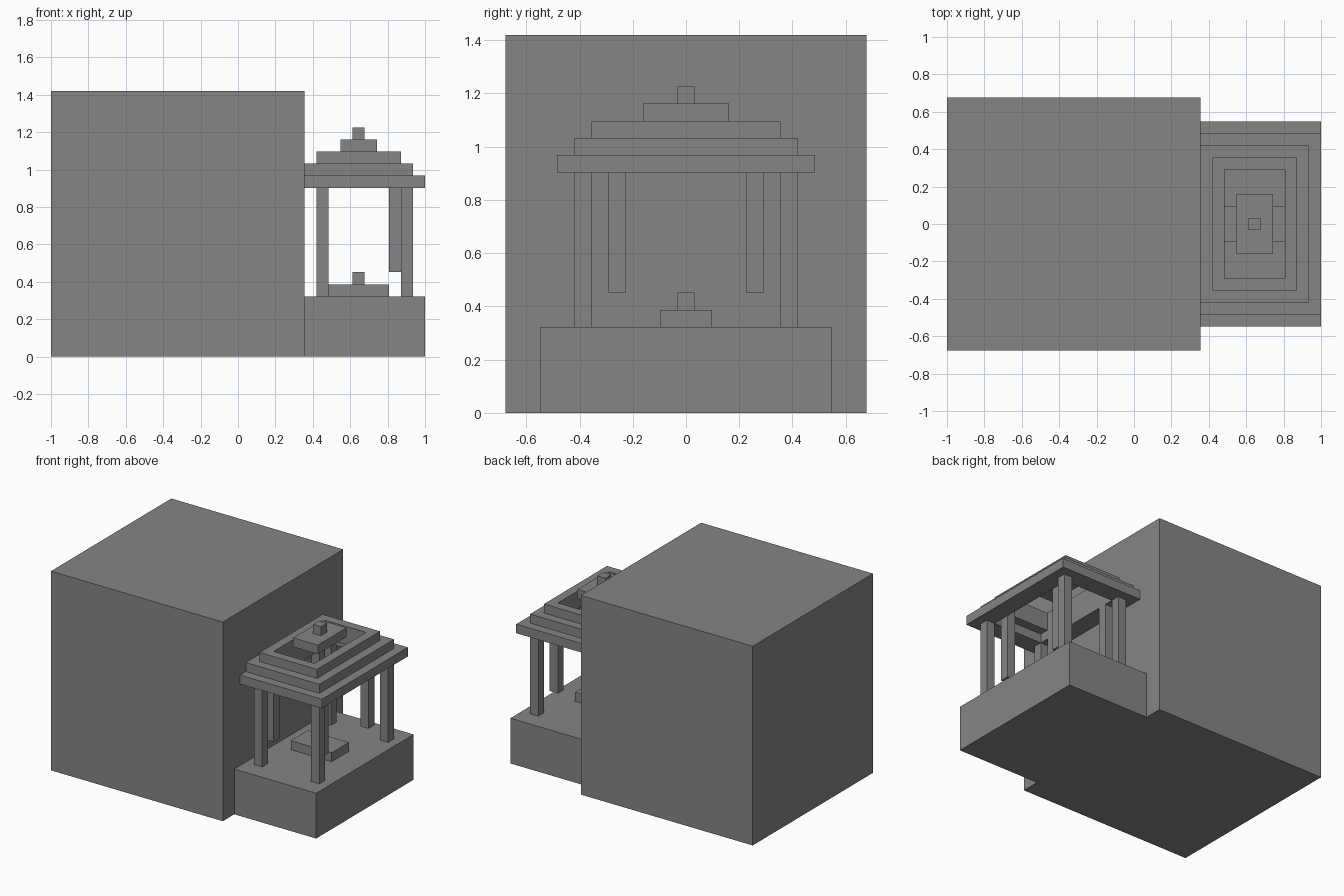
import bpy
import bmesh

U = 2 / 31            # one block of the modelling grid
X0 = -1.0             # grid x starts at the left end

if "Cube" in bpy.data.objects:
    bpy.data.objects.remove(bpy.data.objects["Cube"], do_unlink=True)

stone = bpy.data.materials.new("grey stone")
stone.use_nodes = True
GREY = (0.235, 0.235, 0.235, 1)
stone.diffuse_color = GREY
stone.node_tree.nodes["Principled BSDF"].inputs["Base Color"].default_value = GREY


def rect(bm, x, y, z):
    """Four corners of a level rectangle, given in grid blocks."""
    pts = [(x[0], y[0]), (x[1], y[0]), (x[1], y[1]), (x[0], y[1])]
    return [bm.verts.new((X0 + a * U, b * U, z * U)) for a, b in pts]


def finish(name, bm):
    bmesh.ops.recalc_face_normals(bm, faces=bm.faces)
    mesh = bpy.data.meshes.new(name)
    bm.to_mesh(mesh)
    bm.free()
    mesh.materials.append(stone)
    obj = bpy.data.objects.new(name, mesh)
    bpy.context.collection.objects.link(obj)
    return obj


def block(name, x, y, z):
    """Solid box spanning the given grid ranges."""
    bm = bmesh.new()
    low, high = rect(bm, x, y, z[0]), rect(bm, x, y, z[1])
    bm.faces.new(low)
    bm.faces.new(high)
    for i in range(4):
        j = (i + 1) % 4
        bm.faces.new((low[i], low[j], high[j], high[i]))
    return finish(name, bm)


def frame(name, x, half_y, hole_x, hole_half_y, z):
    """Rectangular roof course with an open middle."""
    bm = bmesh.new()
    y, hy = (-half_y, half_y), (-hole_half_y, hole_half_y)
    loops = [rect(bm, x, y, z), rect(bm, x, y, z + 1),
             rect(bm, hole_x, hy, z + 1), rect(bm, hole_x, hy, z)]
    for k in range(4):
        a, b = loops[k], loops[(k + 1) % 4]
        for i in range(4):
            j = (i + 1) % 4
            bm.faces.new((a[i], a[j], b[j], b[i]))
    return finish(name, bm)


# Main mass and the porch base beside it
block("main_block", (0, 21), (-10.5, 10.5), (0, 22))
block("porch_base", (21, 31), (-8.5, 8.5), (0, 5))

# Low plinth with a small stub
block("plinth", (23, 28), (-1.5, 1.5), (5, 6))
block("plinth_stub", (25, 26), (-0.5, 0.5), (6, 7))

# Standing columns at the corners and hanging posts inside them
for side, s in (("left", 1), ("right", -1)):
    pos = "back" if s > 0 else "front"
    for end, x in (("inner", 22), ("outer", 29)):
        block(f"{pos}_{end}_column", (x, x + 1), sorted((s * 5.5, s * 6.5)), (5, 14))
    for end, x, top in (("inner", 22, 14), ("outer", 28, 15)):
        block(f"{pos}_{end}_hanging_post", (x, x + 1), sorted((s * 3.5, s * 4.5)), (7, top))

# Stepped open roof courses
frame("roof_lower_course", (21, 31), 7.5, (23, 29), 5.5, 14)
frame("roof_middle_course", (21, 30), 6.5, (23, 28), 4.5, 15)
frame("roof_upper_course", (22, 29), 5.5, (23, 28), 4.5, 16)

# Cap over the opening
block("roof_cap", (24, 27), (-2.5, 2.5), (17, 18))
block("roof_finial", (25, 26), (-0.5, 0.5), (18, 19))
